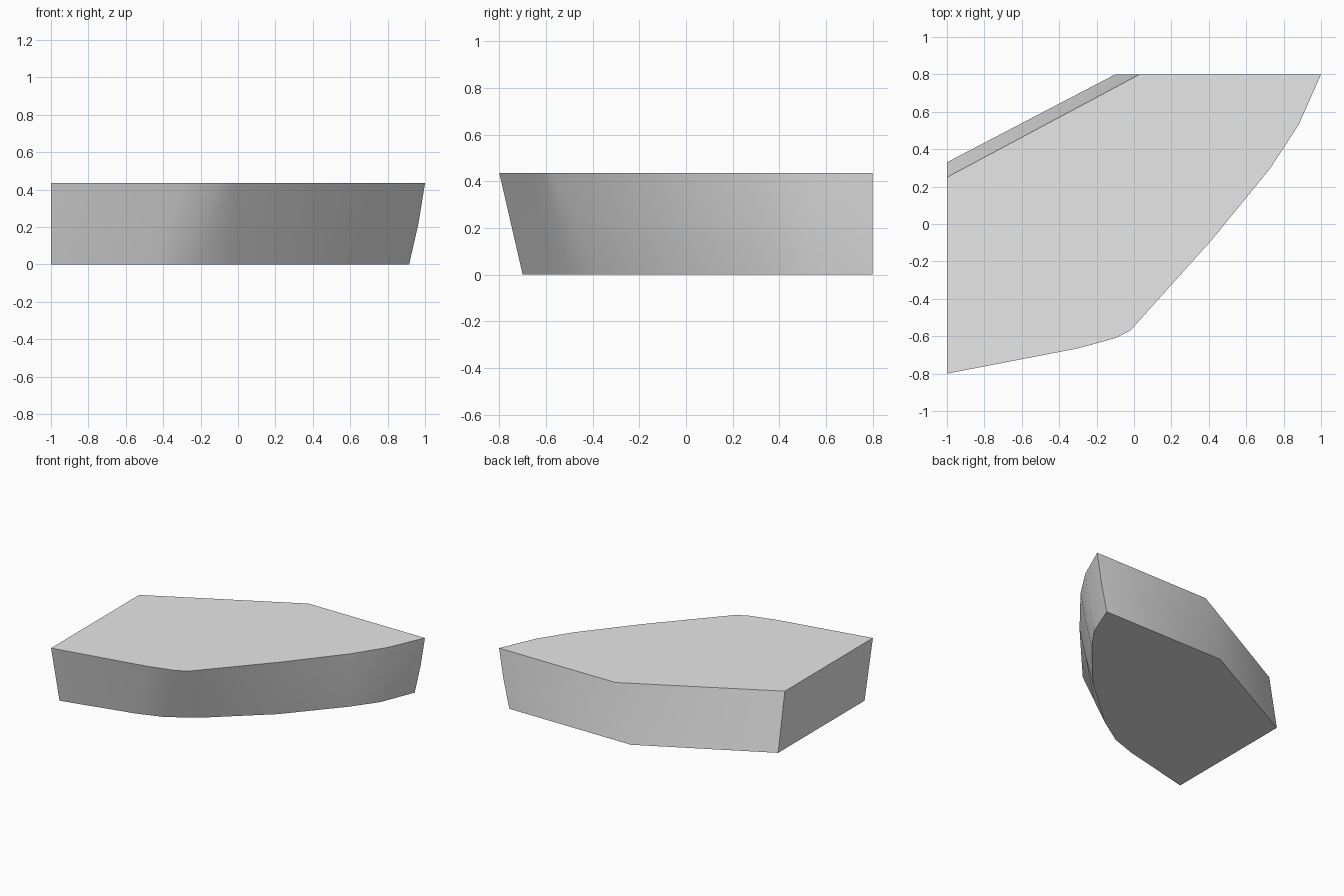
import bpy
import bmesh
import math
from mathutils import Vector

cube = bpy.data.objects.get("Cube")
if cube:
    bpy.data.objects.remove(cube, do_unlink=True)

HEIGHT = 0.435

# Matching outlines, counter-clockwise: worn front curve, then the back and left corners
front_top = [(-1, -.8), (-.3, -.665), (-.1, -.61), (-.02, -.57),
             (.42, -.08), (.73, .3), (.88, .53), (1, .8)]
front_base = [(-1, -.7), (-.45, -.57), (-.26, -.505), (-.05, -.37),
              (.35, -.02), (.68, .36), (.81, .54), (.915, .8)]
back_top = [(.03, .8), (-1, .25)]
back_base = [(-.1, .8), (-1, .33)]
top = front_top + back_top
base = front_base + back_base


def ring_at(bm, t):
    """Blend the base outline into the top one, with a slight bulge on the right."""
    ring = []
    for i, (low, high) in enumerate(zip(base, top)):
        p = Vector(low).lerp(Vector(high), t)
        if 3 < i < len(front_top):
            p.x += 0.007 * math.sin(math.pi * t)
        ring.append(bm.verts.new((p.x, p.y, HEIGHT * t)))
    return ring


# Stone block: stacked rings closed by flat caps
bm = bmesh.new()
rings = [ring_at(bm, t) for t in (0, 0.5, 1)]
n = len(top)
for lower, upper in zip(rings, rings[1:]):
    for i in range(n):
        j = (i + 1) % n
        bm.faces.new((lower[i], lower[j], upper[j], upper[i]))
bm.faces.new(rings[-1])
bm.faces.new(rings[0][::-1])
bmesh.ops.recalc_face_normals(bm, faces=bm.faces)

mesh = bpy.data.meshes.new("stone_block")
bm.to_mesh(mesh)
bm.free()
block = bpy.data.objects.new("stone_block", mesh)
bpy.context.collection.objects.link(block)

# Light grey stone
grey = bpy.data.materials.new("light_grey_stone")
grey.use_nodes = True
color = (0.8, 0.8, 0.8, 1)
grey.diffuse_color = color
grey.node_tree.nodes["Principled BSDF"].inputs["Base Color"].default_value = color
mesh.materials.append(grey)

# Smooth sides with crisp rims
bpy.ops.object.select_all(action='DESELECT')
block.select_set(True)
bpy.context.view_layer.objects.active = block
bpy.ops.object.shade_smooth_by_angle(angle=math.radians(40))
